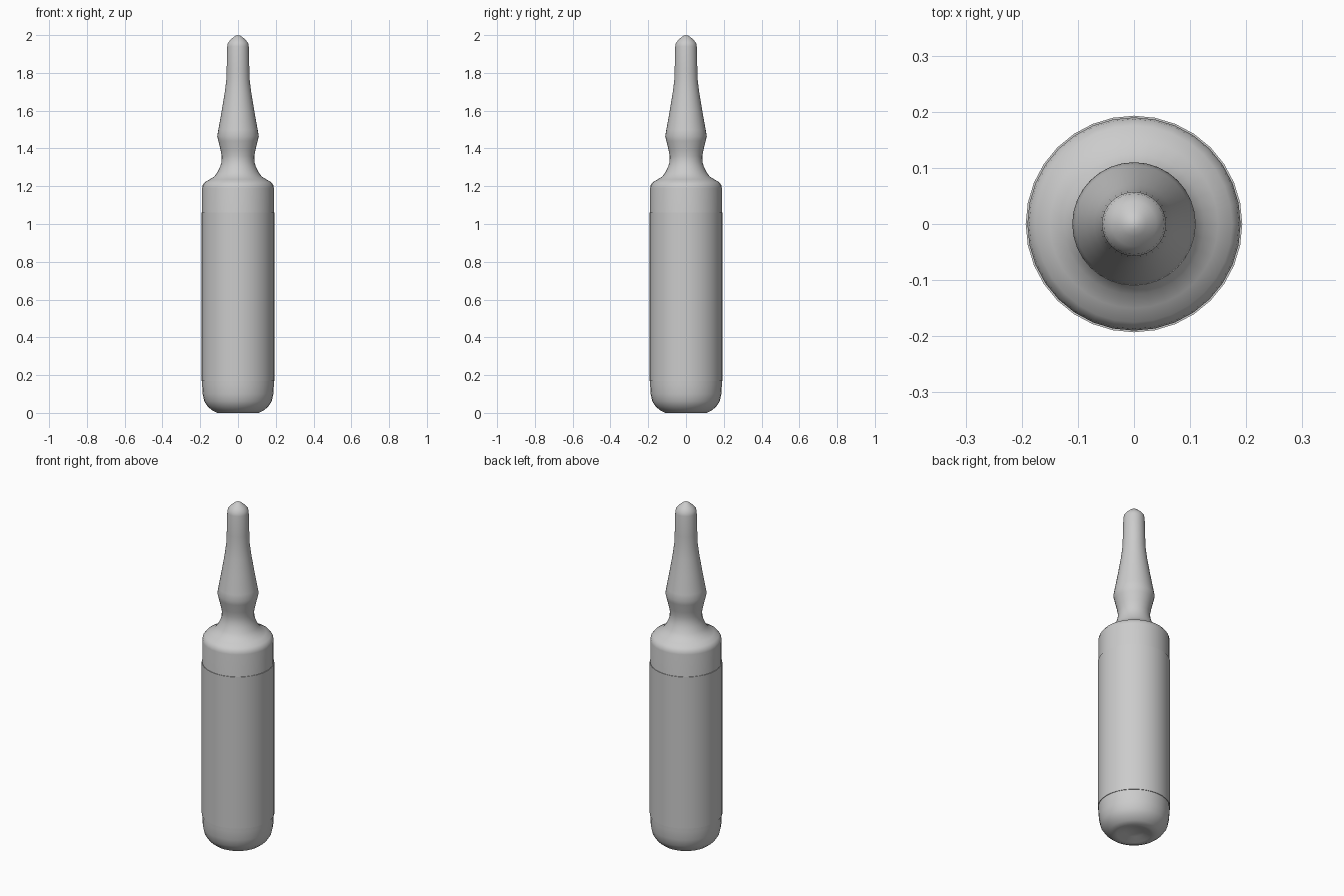
import bpy, bmesh, math

cube = bpy.data.objects.get("Cube")
if cube:
    bpy.data.objects.remove(cube, do_unlink=True)


def make_material(name, colour):
    mat = bpy.data.materials.new(name)
    mat.use_nodes = True
    mat.diffuse_color = colour
    mat.node_tree.nodes["Principled BSDF"].inputs["Base Color"].default_value = colour
    return mat


def lathe(name, profile, mat, sides=32):
    """Spin (radius, height) points round the z axis."""
    bm = bmesh.new()
    verts = [bm.verts.new((r, 0, z)) for r, z in profile]
    edges = [bm.edges.new(pair) for pair in zip(verts, verts[1:])]
    bmesh.ops.spin(bm, geom=verts + edges, cent=(0, 0, 0), axis=(0, 0, 1),
                   angle=math.tau, steps=sides, use_duplicate=False)
    bmesh.ops.remove_doubles(bm, verts=bm.verts, dist=0.0005)
    bmesh.ops.recalc_face_normals(bm, faces=bm.faces)
    mesh = bpy.data.meshes.new(name)
    bm.to_mesh(mesh)
    bm.free()
    mesh.materials.append(mat)
    obj = bpy.data.objects.new(name, mesh)
    bpy.context.collection.objects.link(obj)
    bpy.ops.object.select_all(action='DESELECT')
    obj.select_set(True)
    bpy.context.view_layer.objects.active = obj
    bpy.ops.object.shade_smooth_by_angle(angle=math.radians(50))
    return obj


grey = make_material("pale grey", (0.6, 0.6, 0.6, 1))

# Glass vial: dimpled base, straight body, pinched neck and tapered tip
lathe("glass_vial", [
    (0, 0.025), (0.05, 0.018), (0.09, 0.003), (0.11, 0), (0.135, 0.012),
    (0.16, 0.033), (0.178, 0.06), (0.187, 0.1), (0.19, 0.15),
    (0.19, 1.19), (0.187, 1.206), (0.175, 1.222), (0.15, 1.236),
    (0.125, 1.252), (0.108, 1.275), (0.094, 1.305), (0.087, 1.33),
    (0.086, 1.36), (0.092, 1.39), (0.104, 1.44), (0.11, 1.465),
    (0.104, 1.5), (0.086, 1.6), (0.071, 1.69), (0.062, 1.76),
    (0.06, 1.82), (0.057, 1.94), (0.054, 1.958), (0.04, 1.975),
    (0.022, 1.991), (0.01, 1.998), (0, 2)], grey)

# Thin paper label wrapped round the body
lathe("label", [(0.189, 0.17), (0.193, 0.17), (0.193, 1.06), (0.189, 1.06)], grey)
